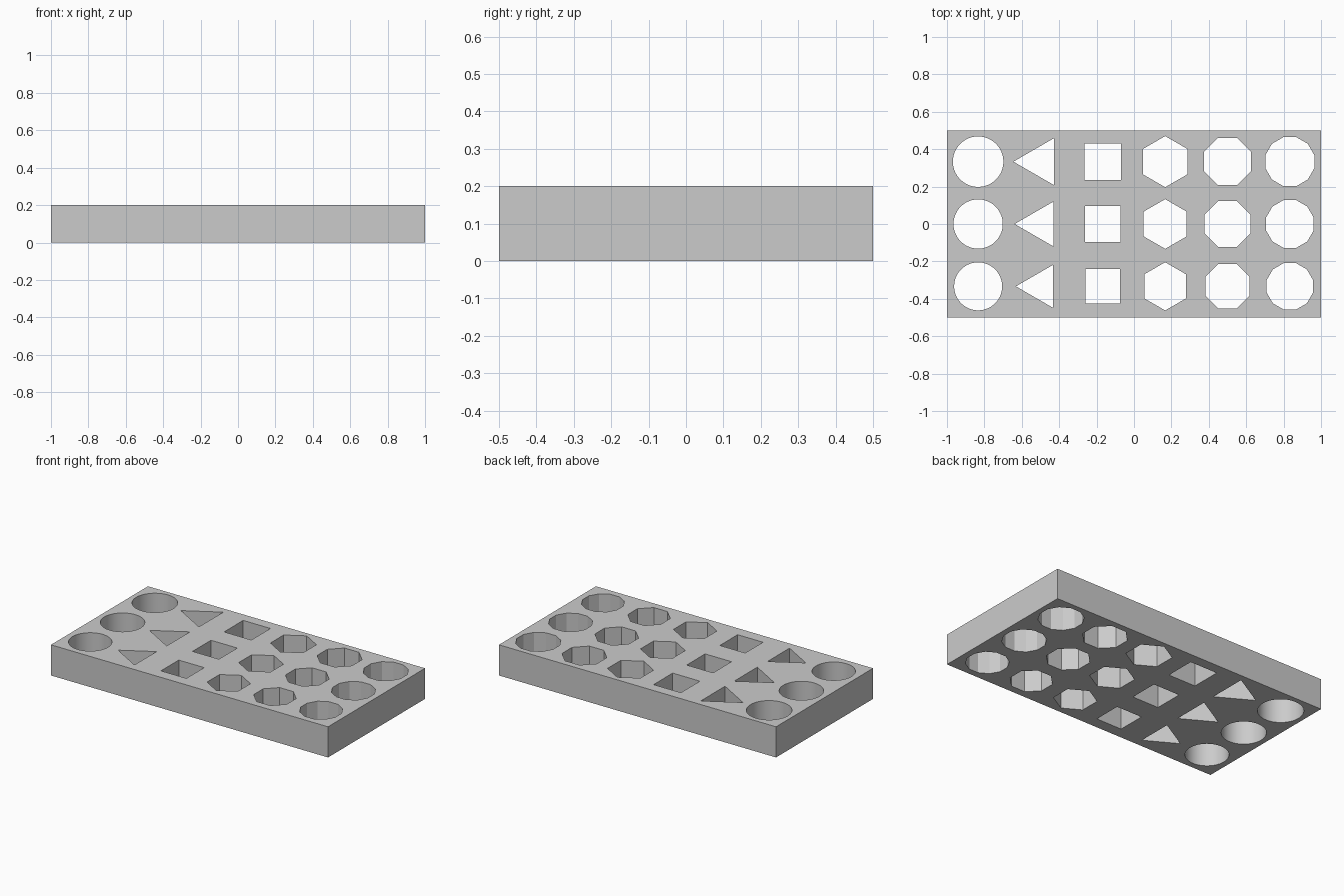
import bpy, bmesh, math

cube = bpy.data.objects.get("Cube")
if cube:
    bpy.data.objects.remove(cube, do_unlink=True)

LENGTH, WIDTH, HEIGHT = 2.0, 1.0, 0.2
SPACING = 1 / 3
HOLE_RADIUS = 0.125
CLEARANCE = 0.01 / 3
SIDES = [64, 3, 4, 6, 8, 12]      # hole shape of each column

bm = bmesh.new()


def outline(points):
    """Closed loop of edges on the ground plane."""
    verts = [bm.verts.new((x, y, 0)) for x, y in points]
    for i, v in enumerate(verts):
        bm.edges.new((v, verts[i - 1]))


def polygon(cx, cy, sides, clearance):
    """Regular polygon whose walls are pushed out by the clearance."""
    radius = HOLE_RADIUS + clearance / math.cos(math.pi / sides)
    # even shapes other than hexagons have a flat side facing +x, as does the triangle
    start = math.pi / sides
    for_angles = [start + math.tau * i / sides for i in range(sides)]
    return [(cx + radius * math.cos(a), cy + radius * math.sin(a)) for a in for_angles]


# Slab outline and hole outlines, looser towards the back row
hx, hy = LENGTH / 2, WIDTH / 2
outline([(-hx, -hy), (hx, -hy), (hx, hy), (-hx, hy)])
for col, sides in enumerate(SIDES):
    for row in range(3):
        outline(polygon((col - 2.5) * SPACING, (row - 1) * SPACING,
                        sides, (row + 1) * CLEARANCE))

# Fill between the outlines and raise to full thickness
bmesh.ops.triangle_fill(bm, edges=bm.edges[:], use_beauty=True, use_dissolve=False)
result = bmesh.ops.extrude_face_region(bm, geom=bm.faces[:], use_keep_orig=True)
top = [g for g in result["geom"] if isinstance(g, bmesh.types.BMVert)]
bmesh.ops.translate(bm, verts=top, vec=(0, 0, HEIGHT))
bmesh.ops.recalc_face_normals(bm, faces=bm.faces[:])

mesh = bpy.data.meshes.new("hole_gauge_plate")
bm.to_mesh(mesh)
bm.free()
plate = bpy.data.objects.new("hole_gauge_plate", mesh)
bpy.context.collection.objects.link(plate)

# Plain grey
grey = bpy.data.materials.new("light_grey")
grey.use_nodes = True
colour = (0.6, 0.6, 0.6, 1)
grey.diffuse_color = colour
grey.node_tree.nodes["Principled BSDF"].inputs["Base Color"].default_value = colour
mesh.materials.append(grey)

# Smooth round bores, crisp polygon walls
bpy.ops.object.select_all(action="DESELECT")
plate.select_set(True)
bpy.context.view_layer.objects.active = plate
bpy.ops.object.shade_smooth_by_angle(angle=math.radians(20))
